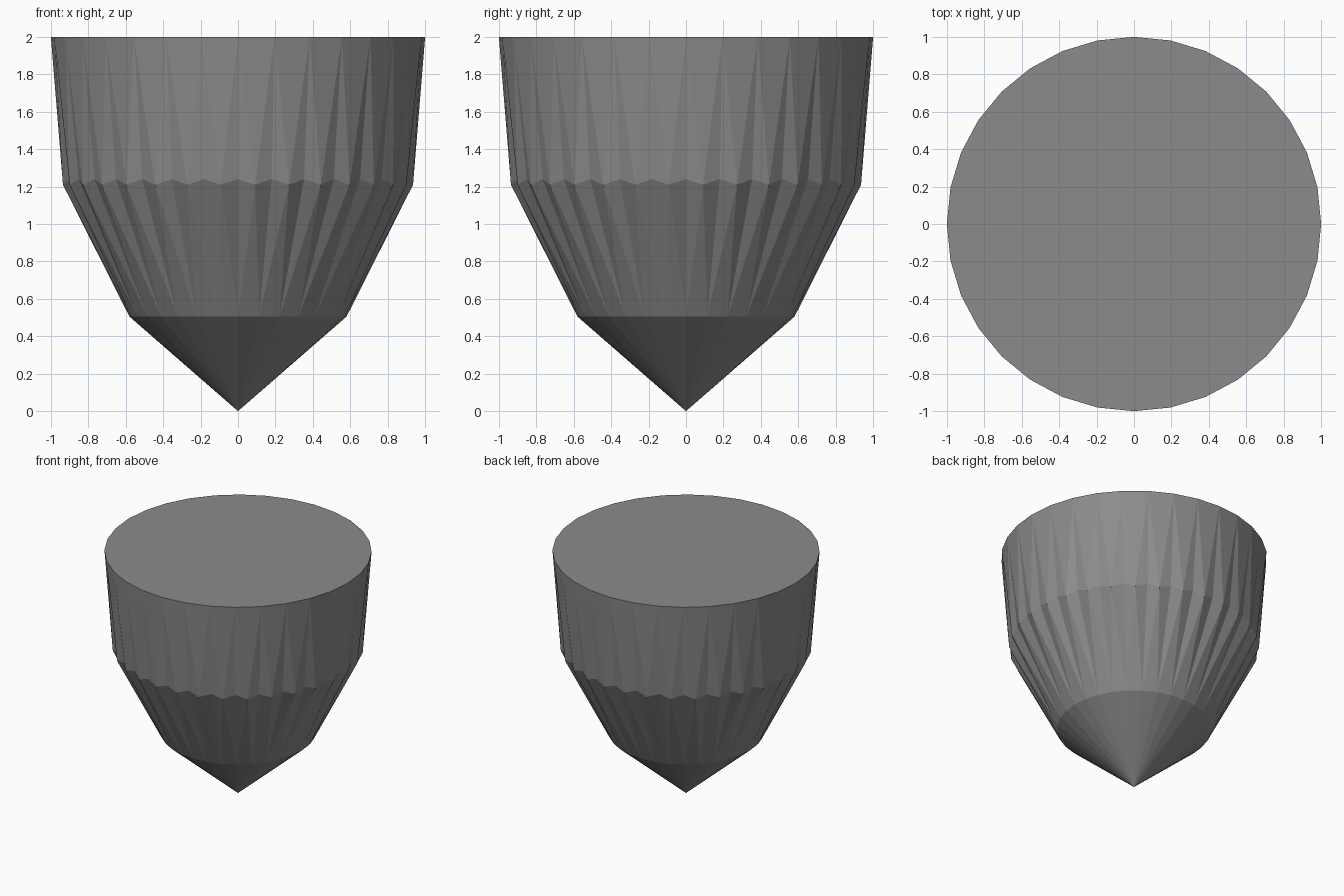
import bpy, bmesh
from math import sin, cos, pi

if "Cube" in bpy.data.objects:
    bpy.data.objects.remove(bpy.data.objects["Cube"])

N = 32  # sides of the rim
bm = bmesh.new()


def ring(radius, z, offset=0.0):
    step = 2 * pi / N
    return [bm.verts.new((radius * cos((i + offset) * step),
                          radius * sin((i + offset) * step), z)) for i in range(N)]


# Rings: flat top rim, groove valleys, ridge tips between them, lower ring, point
top = ring(1.0, 2.0)
valley = ring(0.922, 1.24)
ridge = ring(0.94, 1.21, 0.5)
low = ring(0.58, 0.505)
tip = bm.verts.new((0, 0, 0))

bm.faces.new(top)
for i in range(N):
    j = (i + 1) % N
    # upper wall: broad facet with a groove half on each side
    bm.faces.new((top[i], ridge[i], top[j]))
    bm.faces.new((top[i], valley[i], ridge[i]))
    bm.faces.new((top[j], ridge[i], valley[j]))
    # tapered lower wall
    bm.faces.new((low[i], low[j], ridge[i]))
    bm.faces.new((low[i], ridge[i], valley[i]))
    bm.faces.new((low[j], valley[j], ridge[i]))
    # bottom cone
    bm.faces.new((tip, low[j], low[i]))

bmesh.ops.recalc_face_normals(bm, faces=bm.faces)
mesh = bpy.data.meshes.new("fluted_pointed_body")
bm.to_mesh(mesh)
bm.free()
body = bpy.data.objects.new("fluted_pointed_body", mesh)
bpy.context.collection.objects.link(body)

# Dark grey finish
mat = bpy.data.materials.new("dark_grey")
mat.diffuse_color = (0.26, 0.26, 0.26, 1.0)
mat.use_nodes = True
mat.node_tree.nodes["Principled BSDF"].inputs["Base Color"].default_value = mat.diffuse_color
mesh.materials.append(mat)
